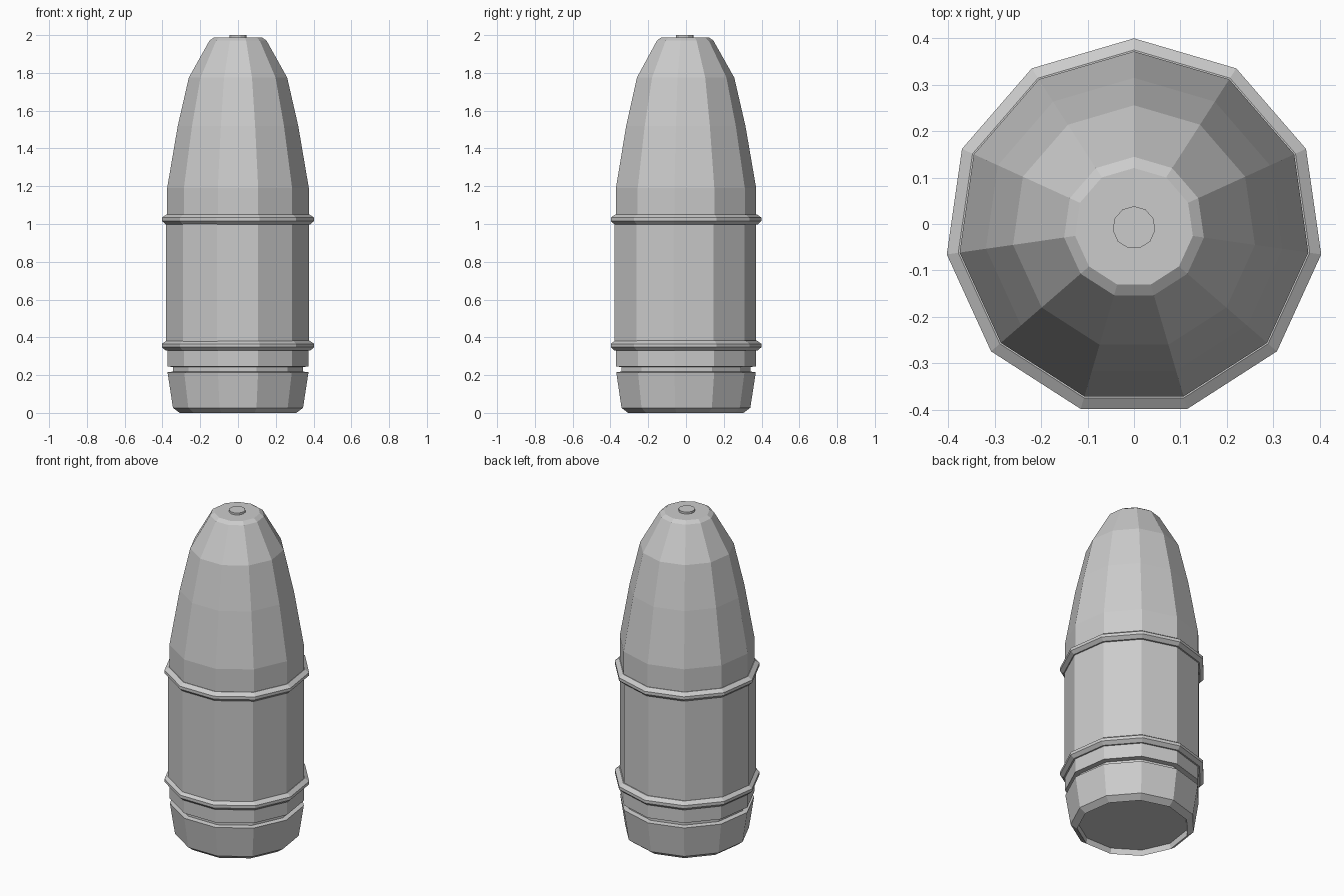
import bpy, bmesh, math

if "Cube" in bpy.data.objects:
    bpy.data.objects.remove(bpy.data.objects["Cube"])

SIDES = 11
CY = -0.0075  # the 11-gon is centred by its bounding box


def lathe(name, profile, offset=(0.0, 0.0), closed=False):
    """Revolve (radius, z) points into a faceted solid; closed makes a ring."""
    bm = bmesh.new()
    loops = []
    for r, z in profile:
        loop = []
        for i in range(SIDES):
            a = math.pi / 2 + 2 * math.pi * i / SIDES
            loop.append(bm.verts.new((r * math.cos(a) + offset[0],
                                      r * math.sin(a) + CY + offset[1], z)))
        loops.append(loop)
    pairs = list(zip(loops, loops[1:]))
    if closed:
        pairs.append((loops[-1], loops[0]))
    else:
        bm.faces.new(loops[0][::-1])
        bm.faces.new(loops[-1])
    for low, high in pairs:
        for i in range(SIDES):
            j = (i + 1) % SIDES
            bm.faces.new((low[i], low[j], high[j], high[i]))
    bmesh.ops.recalc_face_normals(bm, faces=bm.faces)
    mesh = bpy.data.meshes.new(name)
    bm.to_mesh(mesh)
    bm.free()
    ob = bpy.data.objects.new(name, mesh)
    bpy.context.collection.objects.link(ob)
    return ob


# Base with shallow recess underneath, flared wall, extraction groove and collar
lathe("base", [(0.308, 0.035), (0.312, 0.0), (0.348, 0.027), (0.377, 0.215),
               (0.348, 0.219), (0.348, 0.243), (0.378, 0.246), (0.378, 0.345)])

# Straight middle casing, seated very slightly off-axis
lathe("casing", [(0.382, 0.345), (0.382, 1.025)], (-0.0025, -0.005))

# Two raised bands
for label, z in (("lower_band", 0.33), ("upper_band", 0.998)):
    lathe(label, [(0.37, z), (0.387, z), (0.407, z + 0.018), (0.407, z + 0.036),
                  (0.382, z + 0.053), (0.37, z + 0.053)], closed=True)

# Tapered nose
lathe("nose", [(0.379, 1.025), (0.379, 1.19), (0.322, 1.52), (0.263, 1.775),
               (0.152, 1.972), (0.128, 1.988)])

# Small button on the tip
lathe("tip_button", [(0.046, 1.98), (0.046, 2.0)])
